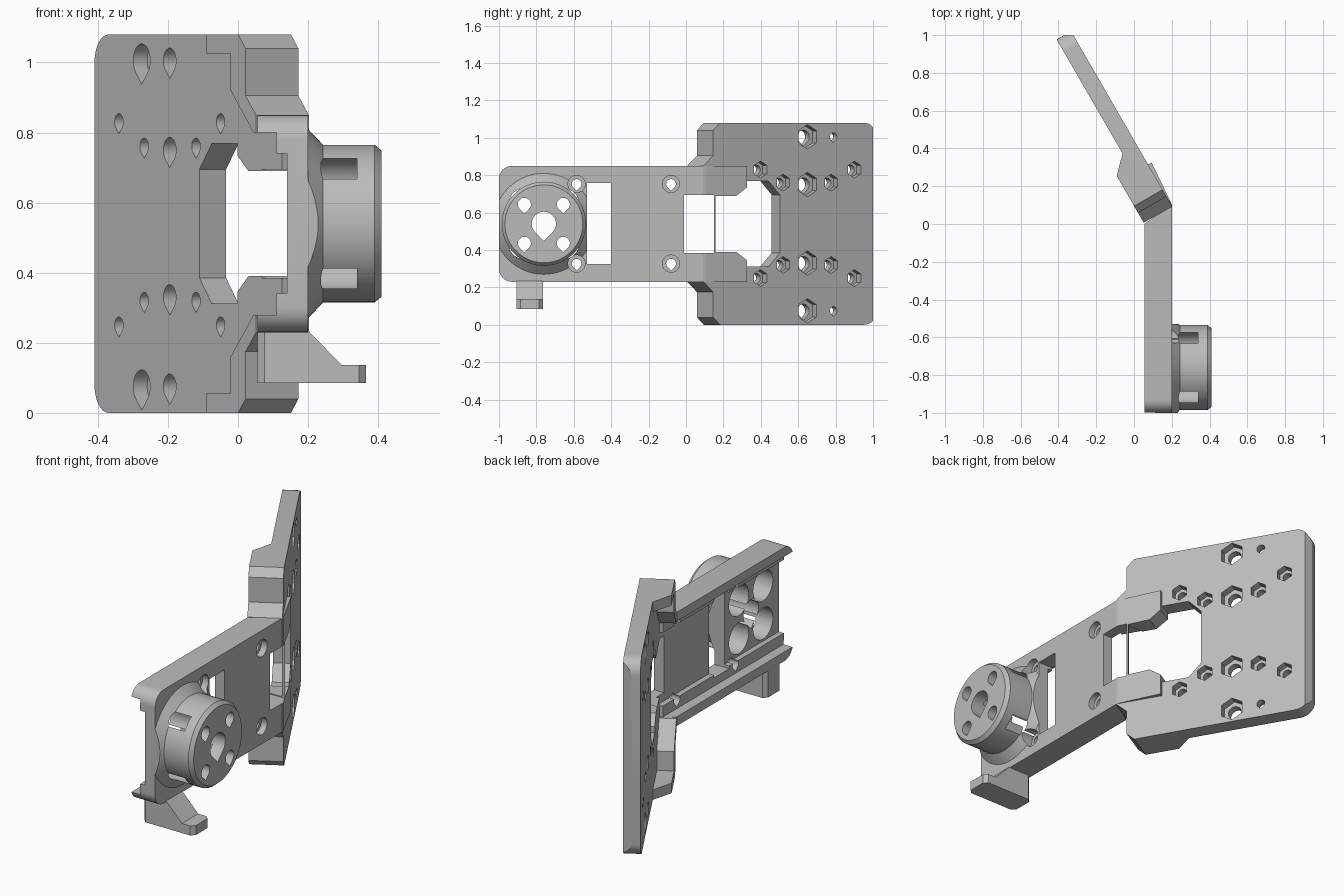
import bpy, bmesh, math

cube = bpy.data.objects.get("Cube")
if cube:
    bpy.data.objects.remove(cube, do_unlink=True)

H = 1.08             # overall height
MID = H / 2
C, S = math.cos(math.pi / 6), 0.5

grey = bpy.data.materials.new("light grey")
grey.use_nodes = True
grey.diffuse_color = (0.5, 0.5, 0.5, 1)
grey.node_tree.nodes["Principled BSDF"].inputs["Base Color"].default_value = (0.5, 0.5, 0.5, 1)


# Frames: (profile u, profile v, extrusion w) to world
def in_plate(d, z, n):
    return (C * n - S * d, S * n + C * d, z)


def in_arm(y, z, x):
    return (x, y, z)


def in_front(x, z, y):
    return (x, y, z)


def in_top(x, y, z):
    return (x, y, z)


def loft(name, frame, rings):
    """Solid through a list of (profile points, depth, optional shift)."""
    bm = bmesh.new()
    loops = [[bm.verts.new(frame(u, v, w)) for u, v in pts] for pts, w in rings]
    count = len(loops[0])
    for a, b in zip(loops, loops[1:]):
        for i in range(count):
            j = (i + 1) % count
            bm.faces.new((a[i], a[j], b[j], b[i]))
    bm.faces.new(loops[0][::-1])
    bm.faces.new(loops[-1])
    bmesh.ops.recalc_face_normals(bm, faces=bm.faces)
    mesh = bpy.data.meshes.new(name)
    bm.to_mesh(mesh)
    bm.free()
    obj = bpy.data.objects.new(name, mesh)
    bpy.context.scene.collection.objects.link(obj)
    mesh.materials.append(grey)
    return obj


def prism(name, frame, pts, lo, hi):
    return loft(name, frame, [(pts, lo), (pts, hi)])


def rect(u0, u1, v0, v1):
    return [(u0, v0), (u1, v0), (u1, v1), (u0, v1)]


def circle(u, v, r, n=40, start=0.0):
    return [(u + r * math.cos(start + math.tau * i / n),
             v + r * math.sin(start + math.tau * i / n)) for i in range(n)]


def teardrop(u, v, r, n=18):
    """Round hole whose underside runs to a point."""
    arc = [-math.pi / 4 + 1.5 * math.pi * i / n for i in range(n + 1)]
    return [(u + r * math.cos(a), v + r * math.sin(a)) for a in arc] + [(u, v - r * 1.41)]


def corner(u, v, r, a0, n=8):
    return [(u + r * math.cos(a0 + math.pi / 2 * i / n),
             v + r * math.sin(a0 + math.pi / 2 * i / n)) for i in range(n + 1)]


def flip(pts):
    return [(u, H - v) for u, v in pts]


def combine(target, tool, op, keep=False):
    mod = target.modifiers.new("bool", 'BOOLEAN')
    mod.operation, mod.object, mod.solver = op, tool, 'EXACT'
    with bpy.context.temp_override(object=target, active_object=target,
                                   selected_objects=[target]):
        bpy.ops.object.modifier_apply(modifier=mod.name)
    if not keep:
        bpy.data.objects.remove(tool, do_unlink=True)


def cut(targets, frame, pts, lo, hi):
    tool = prism("cutter", frame, pts, lo, hi)
    tool.hide_render = True
    for t in targets:
        combine(t, tool, 'DIFFERENCE', keep=True)
    bpy.data.objects.remove(tool, do_unlink=True)


# Arm: rounded front corners, mitred rear end, stepped channel behind
front_end = corner(-0.93, 0.78, 0.07, math.pi / 2) + corner(-0.93, 0.30, 0.07, math.pi)


def arm_profile(end):
    return front_end + [(end, 0.23), (end, 0.85)]


arm = loft("arm", in_arm, [(arm_profile(0.0), 0.055), (arm_profile(0.105), 0.2)])
cut([arm], in_arm, rect(-1.1, 0.3, 0.28, 0.80), -0.1, 0.11)
cut([arm], in_arm, rect(-1.1, 0.3, 0.34, 0.74), 0.05, 0.14)

# Angled mounting plate
shoulder = [(-0.02, 0.85), (0.04, 0.905), (0.04, 1.04), (0.082, H)]
top_half = shoulder + corner(0.971, H - 0.08, 0.08, 0)[::-1]
plate = prism("mounting_plate", in_plate, top_half + flip(top_half)[::-1], 0.134, 0.222)
cut([plate], in_arm, rect(1.0, 1.3, -0.1, 1.2), -1, 1)


# Stiffening wall and lip at the bend, above and below
def wall_profile(end):
    return shoulder + [(end, H), (end, H - 0.055), (0.125, H - 0.055),
                       (0.125, 0.92), (-0.005, 0.80), (-0.02, 0.80)]


for side in (list, flip):
    wall = loft("wall", in_plate, [(side(wall_profile(0.266)), 0.048),
                                   (side(wall_profile(0.354)), 0.134),
                                   (side(wall_profile(0.354)), 0.15)])
    combine(plate, wall, 'UNION')

# Raised cheeks carrying the arm onto the plate
cheek = prism("cheek", in_top, [(0.156, 0.085), (0.2, 0.104), (0.093, 0.326), (0.038, 0.294)],
              0.23, 0.85)
combine(plate, cheek, 'UNION')

# Central opening
cut([arm, plate], in_arm, rect(-0.01, 0.15, 0.385, 0.695), -0.3, 0.4)
half = [(0.05, 0.39), (0.173, 0.39), (0.236, 0.345), (0.236, 0.312), (0.382, 0.312), (0.452, 0.385)]
cut([plate], in_plate, half + flip(half)[::-1], -0.1, 0.4)

# Plate holes: teardrop bores with hexagonal nut pockets
bolts = [(0.622, 1.005, 0.036, 0.065), (0.622, 0.75, 0.036, 0.065), (0.912, 0.83, 0.024, 0.045),
         (0.332, 0.83, 0.024, 0.045), (0.768, 0.76, 0.024, 0.045), (0.472, 0.76, 0.024, 0.045)]
for d, z, bore, nut in bolts:
    for zz in (z, H - z):
        cut([plate], in_plate, teardrop(d, zz, bore), 0.0, 0.4)
        cut([plate], in_plate, circle(d, zz, nut, 6, math.pi / 2), 0.178, 0.4)
for z in (1.005, H - 1.005):
    cut([plate], in_plate, teardrop(0.782, z, 0.022), 0.0, 0.4)
    cut([plate], in_plate, teardrop(0.782, z, 0.048), 0.0, 0.18)

# Hub: flared foot, drum and chamfered rim
HY = -0.76
hub = loft("hub", in_arm, [(circle(HY, MID, r, 64), x) for r, x in
                           [(0.27, 0.19), (0.27, 0.2), (0.225, 0.243), (0.225, 0.39), (0.208, 0.41)]])
cut([hub], in_arm, rect(-1.2, -1.0, 0, 1), 0, 0.6)
cut([hub], in_arm, rect(-0.53, -0.3, 0, 1), 0, 0.6)

# Arm window, screw holes and hub bores
cut([arm], in_arm, rect(-0.53, -0.40, 0.325, 0.757), 0.0, 0.4)
for y in (-0.585, -0.08):
    for z in (0.327, H - 0.327):
        cut([arm], in_arm, teardrop(y, z, 0.026), 0.0, 0.4)
        cut([arm, hub], in_arm, circle(y, z, 0.046, 24), 0.165, 0.5)
cut([arm, hub], in_arm, teardrop(HY, MID, 0.065), 0.0, 0.6)
for dy in (-0.104, 0.104):
    for dz in (-0.104, 0.104):
        cut([arm, hub], in_arm, teardrop(HY + dy, MID + dz, 0.035), 0.0, 0.6)
        cut([arm, hub], in_arm, circle(HY + dy, MID + dz, 0.085, 32), 0.0, 0.34)

# Hook below the arm, with chamfered upright edges
hook = prism("hook", in_front, [(0.055, 0.235), (0.055, 0.085), (0.365, 0.085), (0.365, 0.137),
                                (0.295, 0.137), (0.2, 0.235)], -0.905, -0.765)
bm = bmesh.new()
bm.from_mesh(hook.data)
upright = [e for e in bm.edges if abs(e.verts[0].co.z - e.verts[1].co.z) > 0.01
           and (e.verts[0].co - e.verts[1].co).xy.length < 1e-4]
bmesh.ops.bevel(bm, geom=upright, offset=0.02, segments=1, affect='EDGES')
bm.to_mesh(hook.data)
bm.free()

# Smooth round surfaces, keep hard edges
bpy.ops.object.select_all(action='DESELECT')
for obj in (arm, plate, hub, hook):
    obj.select_set(True)
bpy.context.view_layer.objects.active = arm
bpy.ops.object.shade_smooth_by_angle(angle=math.radians(25))
